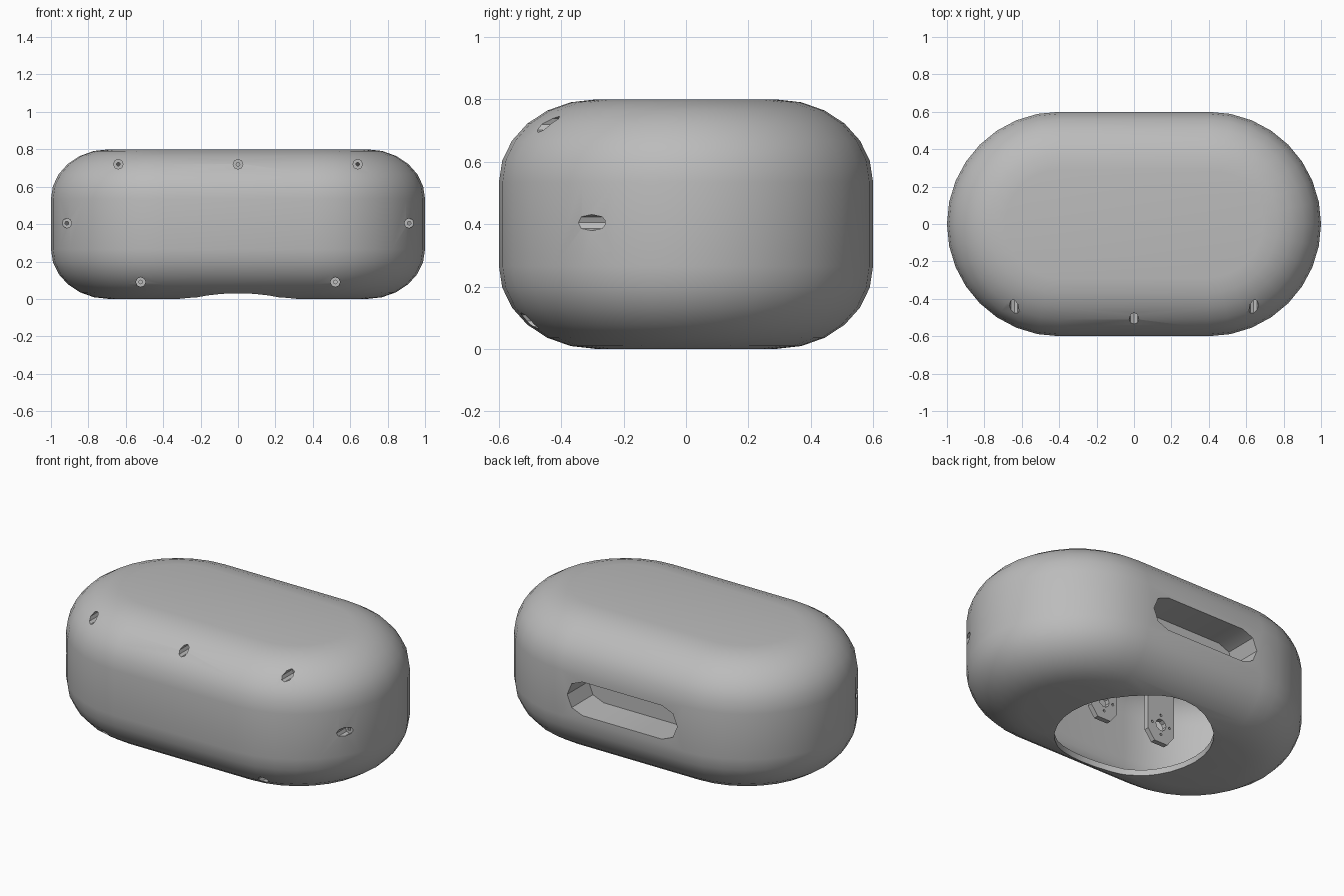
import bpy, bmesh
from math import sin, cos, pi, radians

cube = bpy.data.objects.get("Cube")
if cube:
    bpy.data.objects.remove(cube)

grey = bpy.data.materials.new("plain grey")
grey.use_nodes = True
grey.diffuse_color = (0.5, 0.5, 0.5, 1)
grey.node_tree.nodes["Principled BSDF"].inputs["Base Color"].default_value = (0.5, 0.5, 0.5, 1)


def loft(name, rings):
    """Closed solid through rings with equal point counts."""
    bm = bmesh.new()
    rows = [[bm.verts.new(p) for p in ring] for ring in rings]
    n = len(rows[0])
    for low, high in zip(rows, rows[1:]):
        for i in range(n):
            j = (i + 1) % n
            bm.faces.new((low[i], low[j], high[j], high[i]))
    bm.faces.new(rows[0][::-1])
    bm.faces.new(rows[-1])
    bmesh.ops.recalc_face_normals(bm, faces=bm.faces)
    mesh = bpy.data.meshes.new(name)
    bm.to_mesh(mesh)
    bm.free()
    mesh.materials.append(grey)
    ob = bpy.data.objects.new(name, mesh)
    bpy.context.collection.objects.link(ob)
    return ob


def stadium(half, r, steps):
    pts = []
    for side in (1, -1):
        for i in range(steps + 1):
            a = -pi / 2 + pi * i / steps
            pts.append((side * (half + r * cos(a)), side * r * sin(a)))
    return pts


def circle(r, sides):
    return [(r * cos(2 * pi * i / sides), r * sin(2 * pi * i / sides)) for i in range(sides)]


def prism_y(name, outline, x, z, y0, y1):
    return loft(name, [[(x + u, y, z + v) for u, v in outline] for y in (y0, y1)])


def pill_body(name, t):
    """Capsule-plan body with rounded rims, shrunk by t."""
    steps, rx, rz = 6, 0.31 - t, 0.265 - t
    prof = []
    for k in range(steps + 1):
        a = pi / 2 * k / steps
        prof.append((rx * (1 - sin(a)), t + rz * (1 - cos(a))))
    prof += [(inset, 0.8 - z) for inset, z in reversed(prof)]
    return loft(name, [[(x, y, z) for x, y in stadium(0.4, 0.6 - t - inset, 16)]
                       for inset, z in prof])


def cut(target, cutters):
    for c in cutters:
        m = target.modifiers.new("cut", 'BOOLEAN')
        m.operation, m.solver, m.object = 'DIFFERENCE', 'EXACT', c
    bpy.context.view_layer.update()
    deps = bpy.context.evaluated_depsgraph_get()
    mesh = bpy.data.meshes.new_from_object(target.evaluated_get(deps))
    target.modifiers.clear()
    target.data = mesh
    for c in cutters:
        bpy.data.objects.remove(c)


def smooth(ob):
    ob.data.shade_smooth()
    ob.data.set_sharp_from_angle(angle=radians(35))


# Screw positions on the front: x, surface y, z
screws = [(0, -0.475, 0.72)]
for s in (-1, 1):
    screws += [(s * 0.64, -0.415, 0.72), (s * 0.915, -0.31, 0.405), (s * 0.52, -0.47, 0.09)]

# Hollow interior, leaving material for the rear tray and the screw bosses
shell = pill_body("shell", 0)
cavity = pill_body("cavity", 0.035)
keep = [prism_y("tray_wall", stadium(0.3, 0.14, 4), 0, 0.4, 0.37, 0.7)]
keep += [prism_y("boss", circle(0.05, 8), x, z, y - 0.15, y + 0.09) for x, y, z in screws]
cut(cavity, keep)

# Openings: bottom hole, rear pocket, stepped screw holes
bottom = loft("bottom_hole", [[(x, y, z) for x, y in circle(0.43, 32)] for z in (-0.1, 0.2)])
pocket = prism_y("rear_pocket", stadium(0.262, 0.1, 4), 0, 0.4, 0.4, 0.8)
holes = [bottom, pocket]
for x, y, z in screws:
    holes.append(prism_y("screw_head_hole", circle(0.026, 8), x, z, -0.8, y + 0.05))
    holes.append(prism_y("screw_hole", circle(0.01, 8), x, z, -0.8, y + 0.2))
cut(shell, [cavity] + holes)
smooth(shell)

# Mounting plates hanging from the ceiling inside
for label, x in (("right", -0.4), ("middle", 0), ("left", 0.4)):
    tab = [(0.09, 0.45), (-0.09, 0.45), (-0.09, -0.05), (-0.045, -0.11), (0.045, -0.11), (0.09, -0.05)]
    plate = prism_y(label + "_mounting_plate", tab, x, 0.33, -0.28, -0.25)
    drills = [prism_y("drill", circle(0.035, 10), x, 0.33, -0.4, -0.1)]
    for u, v in circle(0.06, 4):
        drills.append(prism_y("drill", circle(0.008, 6), x + u, 0.33 + v, -0.4, -0.1))
    cut(plate, drills)
    smooth(plate)
